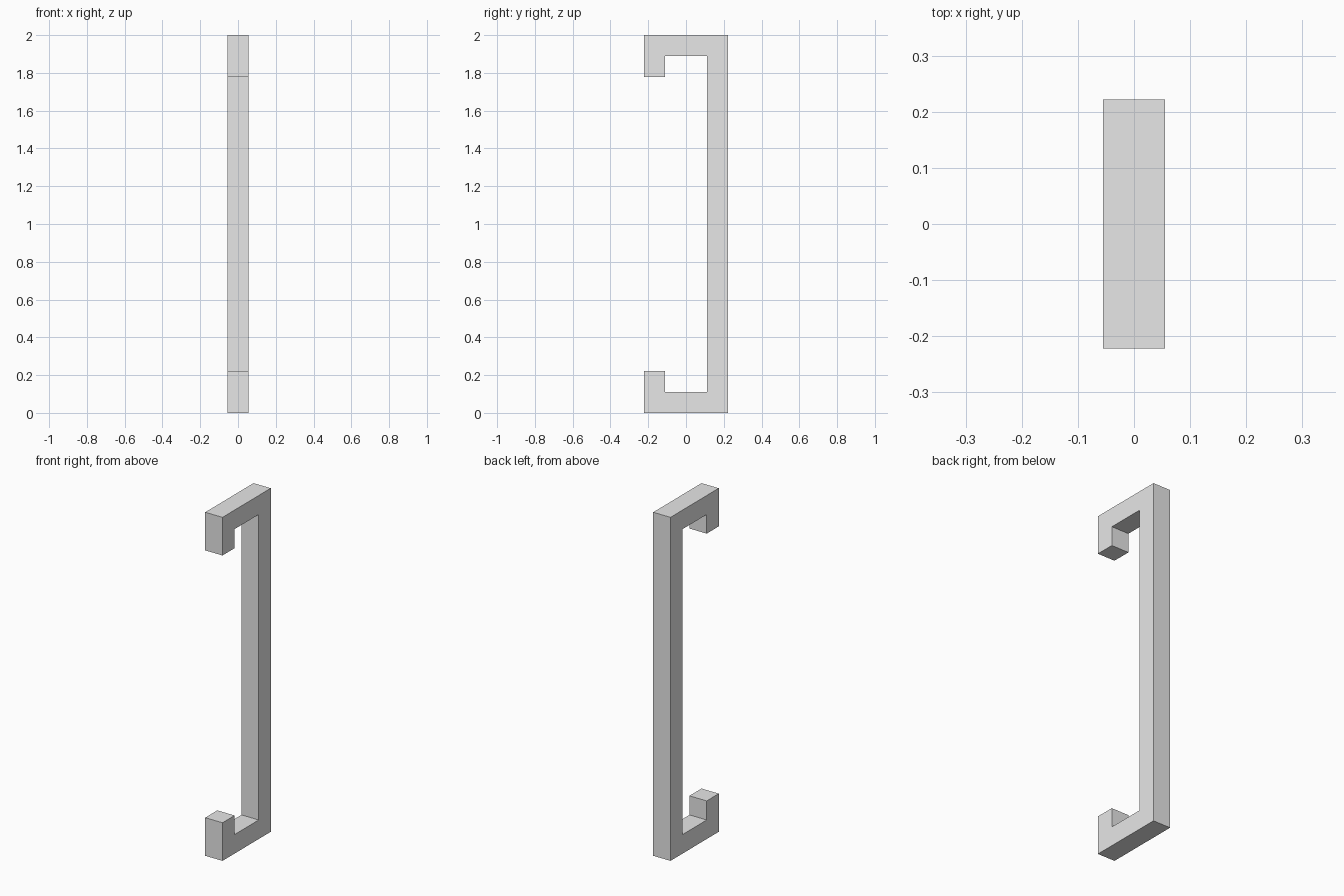
import bpy
import bmesh

if "Cube" in bpy.data.objects:
    bpy.data.objects.remove(bpy.data.objects["Cube"], do_unlink=True)

BAR = 0.111          # square bar thickness
DEPTH = 0.222        # half of the overall depth, and height of the hook tips
HEIGHT = 2.0

# Plain grey material
grey = bpy.data.materials.new("light_grey")
grey.use_nodes = True
colour = (0.8, 0.8, 0.8, 1.0)
grey.diffuse_color = colour
grey.node_tree.nodes["Principled BSDF"].inputs["Base Color"].default_value = colour

# Lower half of the side profile (y, z), mirrored in height for the upper half
lower = [(-DEPTH + BAR, DEPTH), (-DEPTH, DEPTH), (-DEPTH, 0), (DEPTH, 0)]
inner = [(DEPTH - BAR, BAR), (-DEPTH + BAR, BAR)]


def flip(points):
    return [(y, HEIGHT - z) for y, z in reversed(points)]


profile = lower + flip(lower) + flip(inner) + inner

# Extrude the profile sideways into one solid handle
bm = bmesh.new()
side = bm.faces.new([bm.verts.new((-BAR / 2, y, z)) for y, z in profile])
result = bmesh.ops.extrude_face_region(bm, geom=[side], use_keep_orig=True)
moved = [v for v in result["geom"] if isinstance(v, bmesh.types.BMVert)]
bmesh.ops.translate(bm, verts=moved, vec=(BAR, 0, 0))
bmesh.ops.recalc_face_normals(bm, faces=bm.faces)

mesh = bpy.data.meshes.new("hooked_handle")
bm.to_mesh(mesh)
bm.free()
mesh.materials.append(grey)
handle = bpy.data.objects.new("hooked_handle", mesh)
bpy.context.collection.objects.link(handle)
